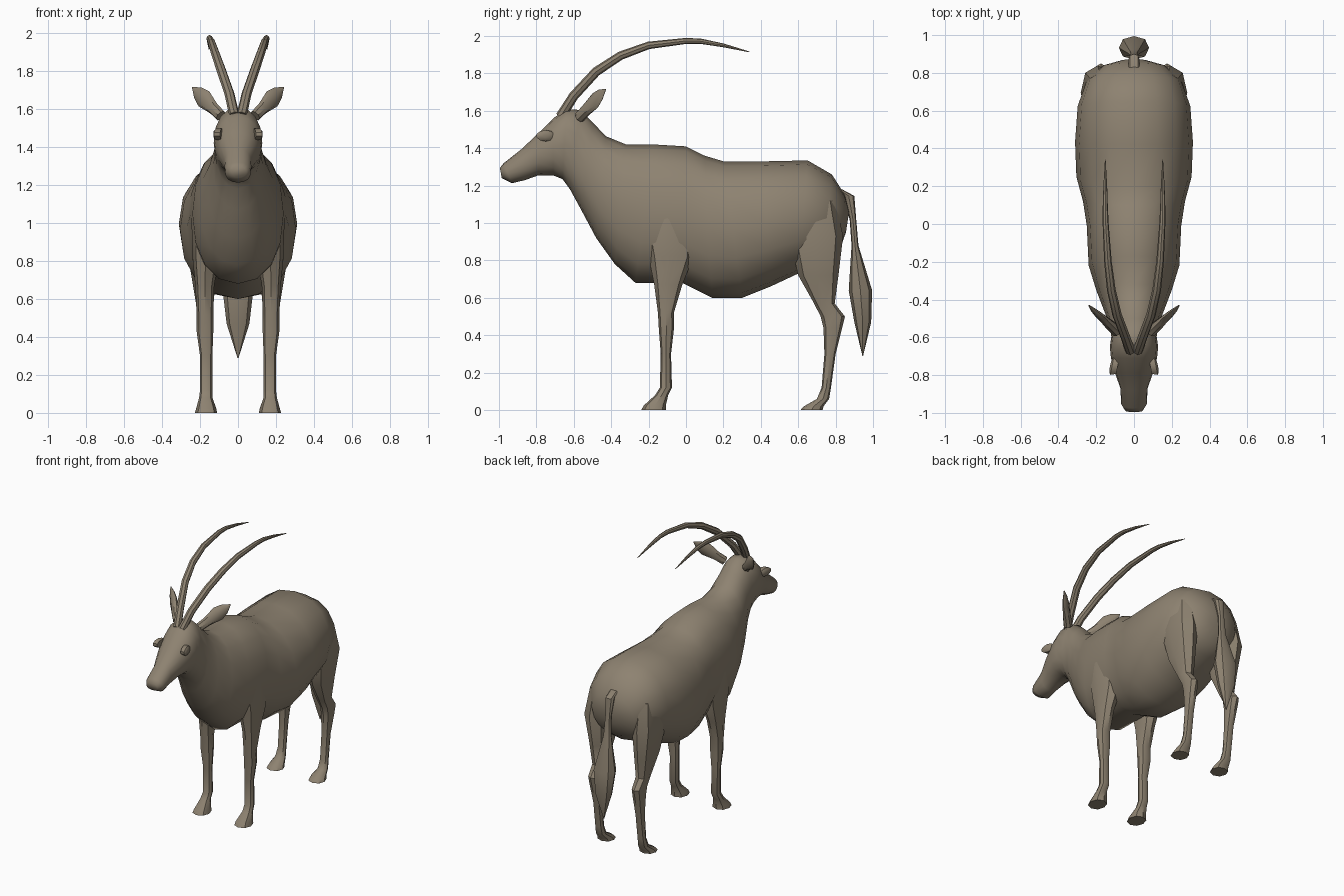
import bpy, bmesh, math
from mathutils import Vector as V

coat = bpy.data.materials.new("taupe coat")
coat.diffuse_color = (0.27, 0.225, 0.165, 1)


def ring(c, u, v, n, power=1.0):
    """Closed (super)elliptic loop around c spanned by half-axes u and v."""
    pts = []
    for i in range(n):
        a = 2 * math.pi * i / n
        s, t = math.sin(a), math.cos(a)
        s = math.copysign(abs(s) ** power, s)
        t = math.copysign(abs(t) ** power, t)
        pts.append(V(c) + V(u) * s + V(v) * t)
    return pts


def loft(name, rings, mirror=False, angle=40):
    """Skin a list of loops, cap both ends, shade smooth by angle."""
    bm = bmesh.new()
    loops = [[bm.verts.new(p) for p in r] for r in rings]
    n = len(loops[0])
    for a, b in zip(loops, loops[1:]):
        for i in range(n):
            j = (i + 1) % n
            bm.faces.new((a[i], a[j], b[j], b[i]))
    bm.faces.new(loops[0])
    bm.faces.new(loops[-1])
    bmesh.ops.recalc_face_normals(bm, faces=bm.faces)
    me = bpy.data.meshes.new(name)
    bm.to_mesh(me)
    bm.free()
    me.materials.append(coat)
    ob = bpy.data.objects.new(name, me)
    bpy.context.collection.objects.link(ob)
    bpy.context.view_layer.objects.active = ob
    ob.select_set(True)
    bpy.ops.object.shade_smooth_by_angle(angle=math.radians(angle))
    ob.select_set(False)
    if mirror:
        ob.modifiers.new("mirror", 'MIRROR').use_mirror_merge = False
    return ob


def box_rings(rows, n=8):
    """Horizontal loops from rows of z, y0, y1, x0, x1."""
    return [ring(((x0 + x1) / 2, (y0 + y1) / 2, z),
                 ((x1 - x0) / 2, 0, 0), (0, (y1 - y0) / 2, 0), n, 0.9)
            for z, y0, y1, x0, x1 in rows]


# head, neck and trunk: top y, top z, bottom y, bottom z, half width
trunk = [
    (-0.995, 1.295, -0.985, 1.24, 0.045), (-0.975, 1.32, -0.93, 1.213, 0.068),
    (-0.88, 1.395, -0.86, 1.23, 0.072), (-0.79, 1.48, -0.79, 1.255, 0.10),
    (-0.71, 1.56, -0.71, 1.255, 0.122), (-0.64, 1.61, -0.66, 1.235, 0.128),
    (-0.57, 1.605, -0.62, 1.18, 0.12), (-0.50, 1.54, -0.56, 1.07, 0.13),
    (-0.43, 1.465, -0.48, 0.92, 0.16), (-0.32, 1.42, -0.38, 0.78, 0.20),
    (-0.17, 1.42, -0.27, 0.68, 0.24), (0.0, 1.41, -0.02, 0.68, 0.25),
    (0.10, 1.36, 0.14, 0.60, 0.27), (0.20, 1.33, 0.30, 0.60, 0.305),
    (0.42, 1.33, 0.45, 0.66, 0.312), (0.65, 1.335, 0.60, 0.73, 0.298),
    (0.78, 1.26, 0.74, 0.79, 0.25), (0.85, 1.15, 0.82, 0.85, 0.17),
    (0.872, 1.06, 0.855, 0.95, 0.07)]
loft("body", [ring((0, (yt + yb) / 2, (zt + zb) / 2), (w, 0, 0),
                   (0, (yt - yb) / 2, (zt - zb) / 2), 16, 0.92)
              for yt, zt, yb, zb, w in trunk], angle=60)

# legs with shoulders, hocks and hooves
loft("front_legs", box_rings([
    (1.20, -0.18, -0.02, 0.10, 0.20), (1.02, -0.24, 0.04, 0.09, 0.245),
    (0.82, -0.20, 0.04, 0.10, 0.24), (0.67, -0.17, -0.02, 0.125, 0.225),
    (0.52, -0.15, -0.065, 0.13, 0.218), (0.43, -0.145, -0.065, 0.13, 0.218),
    (0.30, -0.135, -0.08, 0.135, 0.20), (0.12, -0.14, -0.075, 0.135, 0.20),
    (0.08, -0.165, -0.095, 0.135, 0.205), (0.025, -0.225, -0.108, 0.115, 0.22),
    (0.0, -0.24, -0.108, 0.11, 0.227)]), mirror=True)
loft("hind_legs", box_rings([
    (1.12, 0.58, 0.80, 0.12, 0.25), (0.93, 0.55, 0.84, 0.10, 0.282),
    (0.72, 0.60, 0.815, 0.115, 0.245), (0.57, 0.685, 0.795, 0.13, 0.22),
    (0.50, 0.72, 0.85, 0.135, 0.215), (0.44, 0.735, 0.835, 0.135, 0.212),
    (0.30, 0.74, 0.80, 0.14, 0.20), (0.12, 0.725, 0.775, 0.14, 0.20),
    (0.06, 0.70, 0.765, 0.135, 0.205), (0.02, 0.63, 0.735, 0.115, 0.22),
    (0.0, 0.612, 0.73, 0.11, 0.227)]), mirror=True)

# tail with tuft
loft("tail", box_rings([
    (1.18, 0.80, 0.835, -0.03, 0.03), (1.145, 0.84, 0.90, -0.03, 0.03),
    (1.02, 0.875, 0.91, -0.022, 0.022), (0.88, 0.885, 0.922, -0.03, 0.03),
    (0.64, 0.87, 0.995, -0.08, 0.08), (0.47, 0.90, 0.99, -0.06, 0.06),
    (0.29, 0.943, 0.947, -0.003, 0.003)]))

# long swept-back horns: x, y, z, radius
path = [(0.02, -0.67, 1.57, 0.027), (0.045, -0.60, 1.68, 0.026),
        (0.09, -0.48, 1.81, 0.025), (0.12, -0.35, 1.895, 0.023),
        (0.138, -0.20, 1.95, 0.020), (0.15, 0.0, 1.974, 0.016),
        (0.152, 0.08, 1.972, 0.014), (0.152, 0.20, 1.95, 0.010),
        (0.152, 0.34, 1.915, 0.002)]
horn = []
for i, (x, y, z, r) in enumerate(path):
    d = V(path[min(i + 1, 8)][:3]) - V(path[max(i - 1, 0)][:3])
    side = V((1, 0, 0))
    side = (side - side.project(d)).normalized()
    horn.append(ring((x, y, z), side * r, d.cross(side).normalized() * r, 8))
loft("horns", horn, mirror=True)

# leaf-shaped ears: position along the axis, half width, half thickness
base, tip = V((0.09, -0.57, 1.565)), V((0.24, -0.43, 1.715))
axis = (tip - base).normalized()
wide = axis.cross(V((0.5, -0.8, 0.1))).normalized()
thin = axis.cross(wide)
loft("ears", [ring(base.lerp(tip, t), wide * w, thin * h, 8)
              for t, w, h in [(0, 0.03, 0.03), (0.25, 0.032, 0.028),
                              (0.6, 0.05, 0.018), (0.8, 0.036, 0.012),
                              (1, 0.003, 0.003)]], mirror=True)

# eyes: shallow oval domes
loft("eyes", [ring((x, -0.75 + 0.15 * (0.11 - x), 1.467),
                   (-0.2 * s * 0.05, s * 0.05, 0), (0, 0, s * 0.03), 10)
              for x, s in [(0.085, 1), (0.116, 1), (0.123, 0.75), (0.127, 0.3)]],
     mirror=True)
